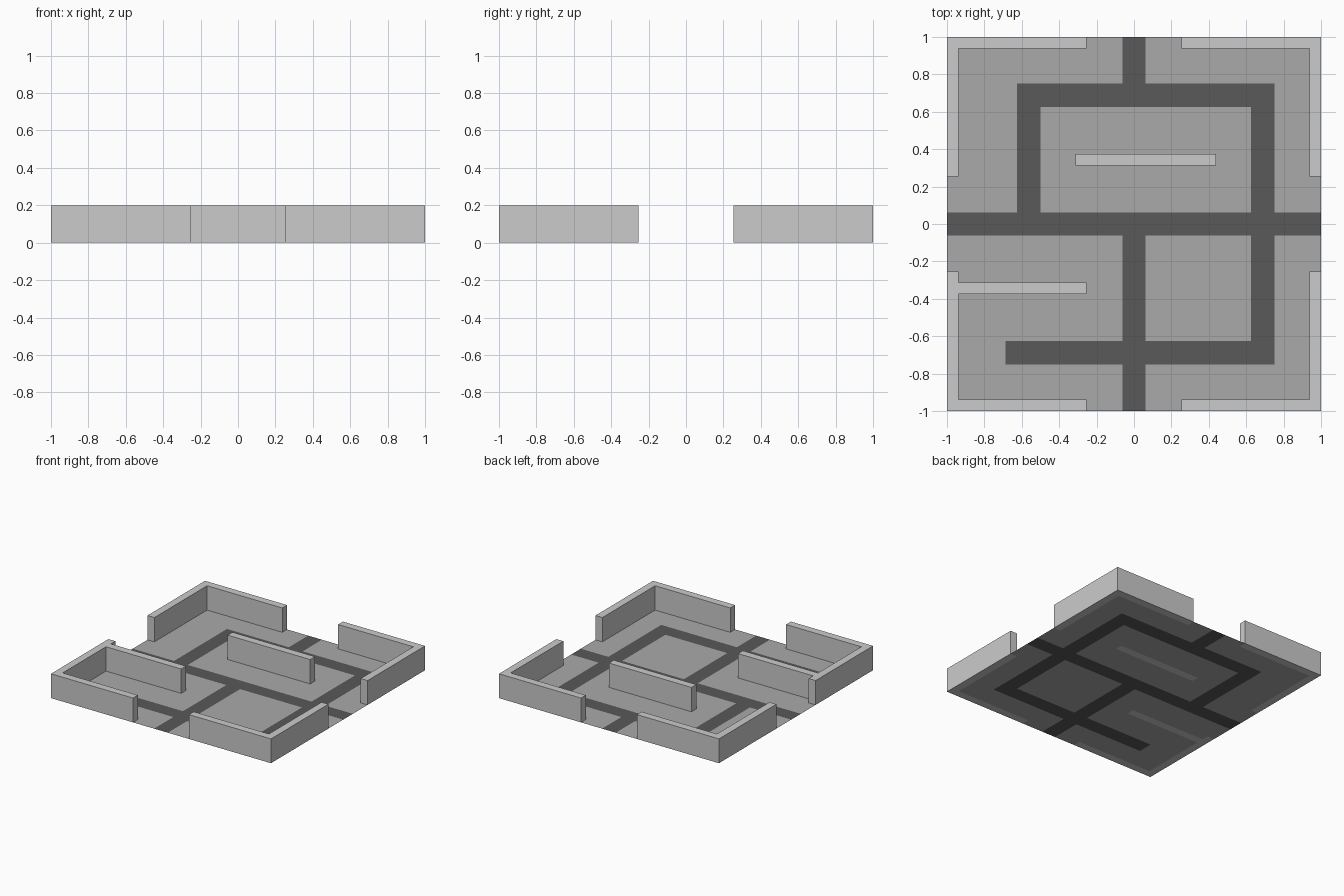
import bpy, bmesh

if "Cube" in bpy.data.objects:
    bpy.data.objects.remove(bpy.data.objects["Cube"])

H = 0.2          # wall height
T = 0.9375       # inner side of the outer walls
G = 0.254        # half width of the gateways


def make_object(name, bm, color=None):
    mesh = bpy.data.meshes.new(name)
    bm.to_mesh(mesh)
    bm.free()
    obj = bpy.data.objects.new(name, mesh)
    bpy.context.collection.objects.link(obj)
    if color is not None:
        mat = bpy.data.materials.new(name + "_grey")
        mat.diffuse_color = (color, color, color, 1)
        mat.use_nodes = True
        mat.node_tree.nodes["Principled BSDF"].inputs["Base Color"].default_value = mat.diffuse_color
        mesh.materials.append(mat)
    return obj


def wall(name, outline):
    """Extrude a floor-plan outline up to wall height."""
    bm = bmesh.new()
    face = bm.faces.new([bm.verts.new((x, y, 0)) for x, y in outline])
    top = bmesh.ops.extrude_face_region(bm, geom=[face], use_keep_orig=True)["geom"]
    bmesh.ops.translate(bm, vec=(0, 0, H),
                        verts=[v for v in top if isinstance(v, bmesh.types.BMVert)])
    bmesh.ops.recalc_face_normals(bm, faces=bm.faces)
    return make_object(name, bm)


# Corner walls: an L per quadrant; the front left one has a branch
corner = [(1, G), (1, 1), (G, 1), (G, T), (T, T), (T, G)]
branch = [(1, G), (1, 1), (G, 1), (G, T), (T, T), (T, 0.375),
          (G, 0.375), (G, 0.3125), (T, 0.3125), (T, G)]
for name, sx, sy, plan in (("back_right", 1, 1, corner), ("back_left", -1, 1, corner),
                           ("front_right", 1, -1, corner), ("front_left", -1, -1, branch)):
    wall(name + "_wall", [(x * sx, y * sy) for x, y in plan])

# Free-standing wall
island = (-0.3125, 0.3125, 0.4375, 0.375)
x0, y0, x1, y1 = island
wall("island_wall", [(x0, y0), (x1, y0), (x1, y1), (x0, y1)])

# Rectangles as x0, y0, x1, y1: dark paths
W = 0.0625
paths = [(-1, -W, 1, W), (-W, -1, W, -W), (-W, 0.75, W, 1),
         (-0.625, 0.625, 0.75, 0.75), (-0.625, W, -0.5, 0.75),
         (0.625, -0.75, 0.75, 0.75), (-0.6875, -0.75, 0.75, -0.625)]

# Wall footprints left open in the floor
holes = [island, (-T, -0.375, -G, -0.3125)]
for a, b in ((-1, -G), (G, 1)):
    for c, d in ((-1, -T), (T, 1)):
        holes += [(a, c, b, d), (c, a, d, b)]


def inside(x, y, rects):
    return any(a < x < c and b < y < d for a, b, c, d in rects)


# Floor sheet, cut along every rectangle edge and sorted into ground and path
xs = sorted({r[i] for r in paths + holes for i in (0, 2)})
ys = sorted({r[i] for r in paths + holes for i in (1, 3)})
sheets = {"ground": bmesh.new(), "path": bmesh.new()}
for xa, xb in zip(xs, xs[1:]):
    for ya, yb in zip(ys, ys[1:]):
        mx, my = (xa + xb) / 2, (ya + yb) / 2
        if inside(mx, my, holes):
            continue
        bm = sheets["path" if inside(mx, my, paths) else "ground"]
        bm.faces.new([bm.verts.new((x, y, 0)) for x, y in
                      ((xa, ya), (xb, ya), (xb, yb), (xa, yb))])
for name, color in (("ground", 0.4), ("path", 0.1)):
    bm = sheets[name]
    bmesh.ops.remove_doubles(bm, verts=bm.verts, dist=0.0001)
    bmesh.ops.dissolve_limit(bm, angle_limit=0.01, verts=bm.verts, edges=bm.edges,
                             delimit={'MATERIAL'})
    make_object(name, bm, color)
